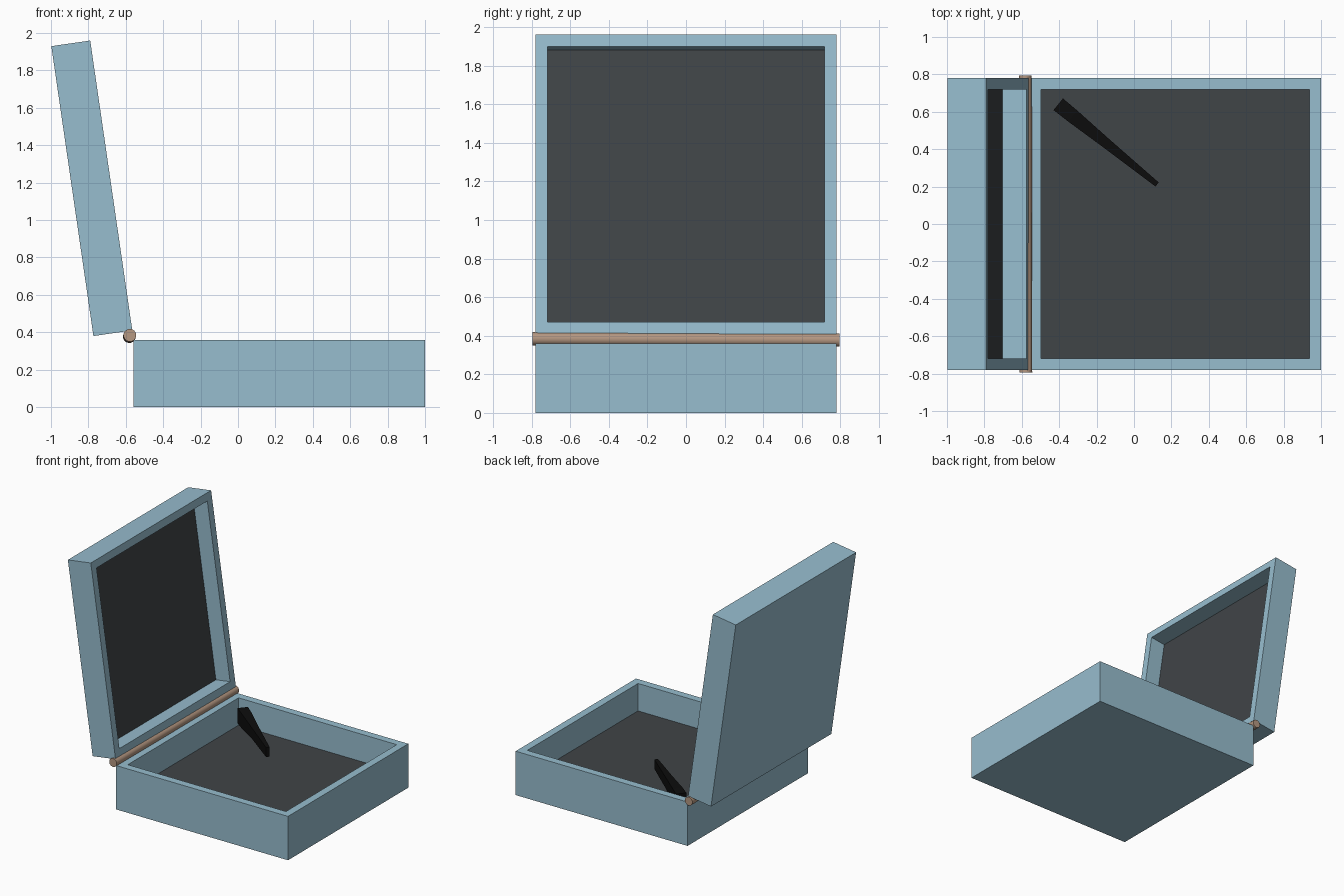
import bpy, bmesh, math
from mathutils import Vector, Matrix

if "Cube" in bpy.data.objects:
    bpy.data.objects.remove(bpy.data.objects["Cube"])


def material(name, rgb):
    m = bpy.data.materials.new(name)
    m.diffuse_color = (*rgb, 1)
    m.use_nodes = True
    m.node_tree.nodes["Principled BSDF"].inputs["Base Color"].default_value = m.diffuse_color
    return m


BLUE = material("pale blue", (0.31, 0.51, 0.62))
DARK = material("charcoal lining", (0.051, 0.058, 0.063))
BROWN = material("brown hinge", (0.46, 0.31, 0.22))
BLACK = material("black", (0.004, 0.004, 0.004))


def finish(bm, name, mats):
    bmesh.ops.recalc_face_normals(bm, faces=bm.faces[:])
    mesh = bpy.data.meshes.new(name)
    bm.to_mesh(mesh)
    bm.free()
    for m in mats:
        mesh.materials.append(m)
    ob = bpy.data.objects.new(name, mesh)
    bpy.context.collection.objects.link(ob)
    return ob


def tray(name, x0, x1, height, depth, rim=0.088, half=0.78):
    """Open box: inset the top face and sink it to form the lined recess."""
    bm = bmesh.new()
    bmesh.ops.create_cube(bm, size=1)
    for v in bm.verts:
        v.co = (x0 if v.co.x < 0 else x1,
                math.copysign(half, v.co.y),
                0 if v.co.z < 0 else height)
    bm.normal_update()
    top = max(bm.faces, key=lambda f: f.calc_center_median().z)
    bmesh.ops.inset_region(bm, faces=[top], thickness=rim)
    ext = bmesh.ops.extrude_face_region(bm, geom=[top])
    floor = [g for g in ext["geom"] if isinstance(g, bmesh.types.BMFace)][0]
    if top.is_valid:
        bmesh.ops.delete(bm, geom=[top], context='FACES_ONLY')
    for v in floor.verts:
        v.co.z -= depth
    floor.material_index = 1
    return finish(bm, name, [BLUE, DARK])


# Box and its opened lid
tray("box_base", -0.56, 1.0, 0.36, 0.225)
lid = tray("lid", -1.566, 0.0, 0.21, 0.13)
lid.rotation_euler.y = math.atan2(1.55, 0.225)
lid.location = (-0.773, 0, 0.38)

# Hinge rod, slightly tilted
a, b = Vector((-0.578, -0.795, 0.384)), Vector((-0.581, 0.795, 0.377))
d = b - a
bm = bmesh.new()
bmesh.ops.create_cone(bm, cap_ends=True, segments=24, radius1=0.034, radius2=0.034,
                      depth=d.length,
                      matrix=Matrix.Translation((a + b) / 2) @ d.to_track_quat('Z', 'Y').to_matrix().to_4x4())
rod = finish(bm, "hinge_rod", [BROWN])
bpy.context.view_layer.objects.active = rod
rod.select_set(True)
bpy.ops.object.shade_smooth_by_angle()

# Tapered stick: sections of (distance along, width, bottom z, top z)
start, end = Vector((-0.405, 0.64, 0)), Vector((0.125, 0.21, 0))
along = (end - start).normalized()
side = Vector((-along.y, along.x, 0))
bm = bmesh.new()
rings = []
for t, w, lo, hi in [(0, 0.08, 0.21, 0.335), (0.1, 0.076, 0.215, 0.335),
                     (0.32, 0.055, 0.235, 0.325), (0.68, 0.028, 0.235, 0.312)]:
    p = start + along * t
    rings.append([bm.verts.new(p + side * s * w / 2 + Vector((0, 0, z)))
                  for s, z in ((-1, lo), (1, lo), (1, hi), (-1, hi))])
for r, q in zip(rings, rings[1:]):
    for i in range(4):
        j = (i + 1) % 4
        bm.faces.new((r[i], r[j], q[j], q[i]))
bm.faces.new(rings[0])
bm.faces.new(rings[-1])
finish(bm, "tapered_stick", [BLACK])
